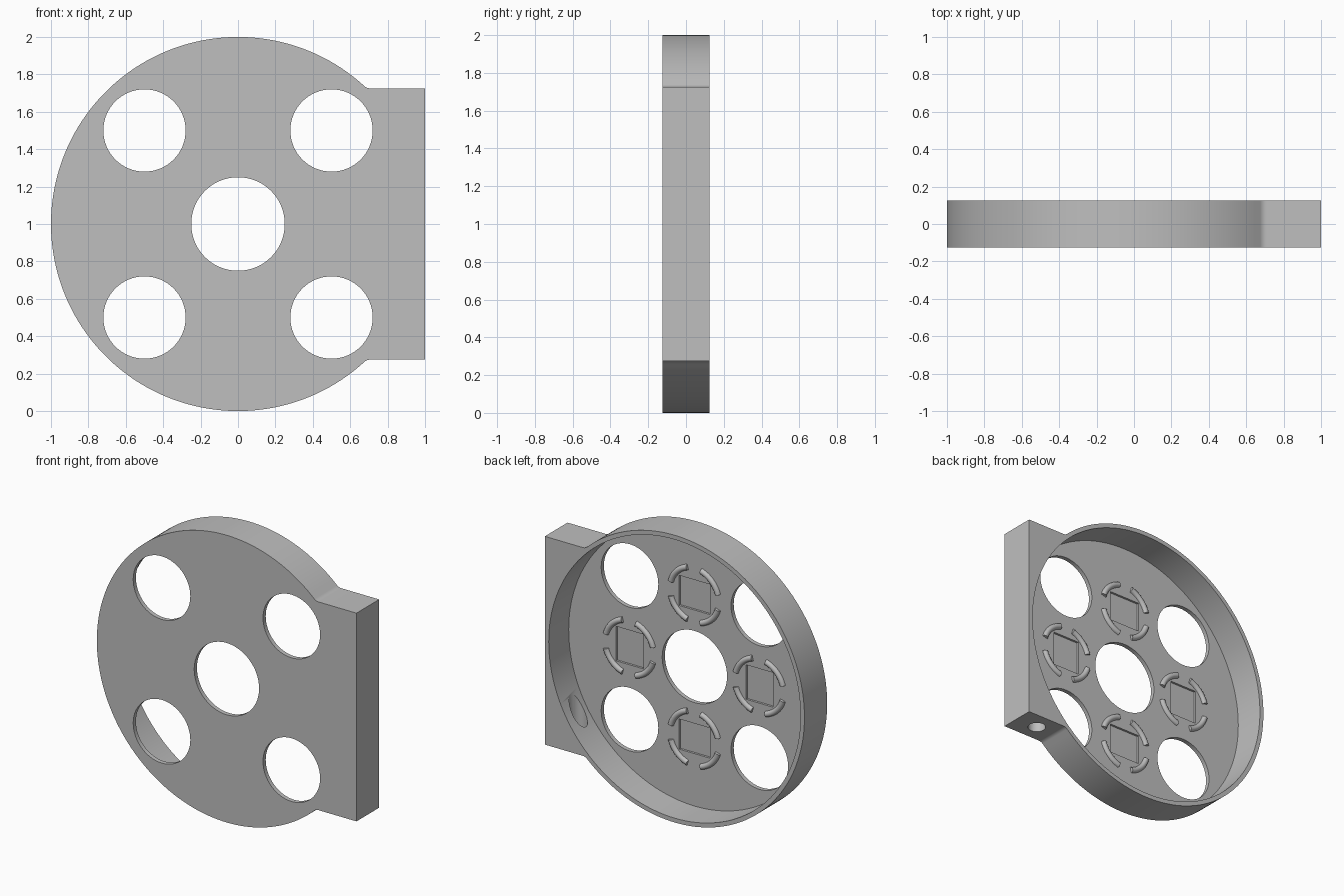
import bpy
import bmesh
from math import sin, cos, pi, radians, atan2, sqrt
from mathutils import Matrix, Vector

if "Cube" in bpy.data.objects:
    bpy.data.objects.remove(bpy.data.objects["Cube"], do_unlink=True)

MID = 1.0        # height of the disc centre
HALF = 0.125     # half the depth
FLOOR = -0.095   # inner face of the thin plate
WALL = 0.97      # inner radius of the rim
BLOCK = 0.725    # half height of the side block
FILLET = 0.05

grey = bpy.data.materials.new("matte grey")
grey.use_nodes = True
COLOUR = (0.52, 0.52, 0.52, 1)
grey.diffuse_color = COLOUR
grey.node_tree.nodes["Principled BSDF"].inputs["Base Color"].default_value = COLOUR


def make_object(name, bm):
    bmesh.ops.recalc_face_normals(bm, faces=bm.faces[:])
    mesh = bpy.data.meshes.new(name)
    bm.to_mesh(mesh)
    bm.free()
    mesh.materials.append(grey)
    obj = bpy.data.objects.new(name, mesh)
    bpy.context.collection.objects.link(obj)
    return obj


def select_only(obj):
    bpy.ops.object.select_all(action="DESELECT")
    obj.select_set(True)
    bpy.context.view_layer.objects.active = obj


def prism(name, outline, y0, y1):
    """Extrude an x-z outline, given about the disc centre, along y."""
    bm = bmesh.new()
    face = bm.faces.new([bm.verts.new((x, y0, MID + z)) for x, z in outline])
    moved = bmesh.ops.extrude_face_region(bm, geom=[face])["geom"]
    verts = [v for v in moved if isinstance(v, bmesh.types.BMVert)]
    bmesh.ops.translate(bm, verts=verts, vec=(0, y1 - y0, 0))
    return make_object(name, bm)


def arc(cx, cz, r, a0, a1, steps):
    angles = [a0 + (a1 - a0) * i / steps for i in range(steps + 1)]
    return [(cx + r * cos(a), cz + r * sin(a)) for a in angles]


def circle(cx, cz, r, steps):
    return arc(cx, cz, r, 0, 2 * pi, steps)[:-1]


def cut(target, cutter):
    cutter.hide_render = True
    mod = target.modifiers.new("cut", "BOOLEAN")
    mod.operation = "DIFFERENCE"
    mod.solver = "EXACT"
    mod.object = cutter
    select_only(target)
    bpy.ops.object.modifier_apply(modifier=mod.name)
    bpy.data.objects.remove(cutter, do_unlink=True)


# Disc with a side block, joined by small fillets
fz = BLOCK + FILLET
fx = sqrt((1 + FILLET) ** 2 - fz ** 2)
join = atan2(fz, fx)
upper_fillet = arc(fx, fz, FILLET, -pi / 2, join - pi, 8)
lower_fillet = [(x, -z) for x, z in reversed(upper_fillet)]
rim = arc(0, 0, 1, join, 2 * pi - join, 144)[1:-1]
outline = [(1, -BLOCK), (1, BLOCK)] + upper_fillet + rim + lower_fillet
housing = prism("housing", outline, -HALF, HALF)

# Open back
cut(housing, prism("cavity_cutter", circle(0, 0, WALL, 144), FLOOR, 0.3))

# Centre hole and four round openings
cut(housing, prism("centre_cutter", circle(0, 0, 0.25, 72), -0.3, 0.1))
for sx in (-1, 1):
    for sz in (-1, 1):
        hole = circle(0.5 * sx, 0.5 * sz, 0.22, 64)
        cut(housing, prism("opening_cutter", hole, -0.3, 0.1))

# Vertical cable hole through the underside of the block
bm = bmesh.new()
bmesh.ops.create_cone(bm, cap_ends=True, segments=48, radius1=0.058,
                      radius2=0.058, depth=0.6,
                      matrix=Matrix.Translation((0.83, 0, 0.5)))
cut(housing, make_object("cable_hole_cutter", bm))

# Shallow rectangular pockets, turned with their place round the disc
seats = [(0, 0.5, 0.12, 0.105), (0, -0.5, 0.12, 0.105),
         (0.5, 0, 0.105, 0.12), (-0.5, 0, 0.105, 0.12)]
for cx, cz, w, h in seats:
    box = [(cx + sx * w, cz + sz * h)
           for sx, sz in ((-1, -1), (1, -1), (1, 1), (-1, 1))]
    cut(housing, prism("pocket_cutter", box, FLOOR - 0.015, 0))


def add_ridge(bm, cx, cz, middle, radius=0.188, size=0.02, steps=14, sides=8):
    """Sweep a half-round section along a short arc on the plate."""
    rings = []
    for i in range(steps + 1):
        a = middle + radians(58) * (i / steps - 0.5)
        ring = []
        for j in range(sides + 1):
            t = pi * j / sides
            r = radius + size * cos(t)
            ring.append(bm.verts.new((cx + r * cos(a), FLOOR + size * sin(t),
                                      MID + cz + r * sin(a))))
        rings.append(ring)
    for a, b in zip(rings, rings[1:]):
        for j in range(sides):
            bm.faces.new((a[j], a[j + 1], b[j + 1], b[j]))
        bm.faces.new((a[-1], a[0], b[0], b[-1]))
    bm.faces.new(rings[0])
    bm.faces.new(rings[-1])


# Four curved ridges round each pocket
parts = [housing]
names = ("upper_ridges", "lower_ridges", "left_ridges", "right_ridges")
for name, (cx, cz, w, h) in zip(names, seats):
    bm = bmesh.new()
    for k in range(4):
        add_ridge(bm, cx, cz, pi / 4 + k * pi / 2)
    parts.append(make_object(name, bm))

for part in parts:
    select_only(part)
    bpy.ops.object.shade_smooth_by_angle(angle=radians(30))
